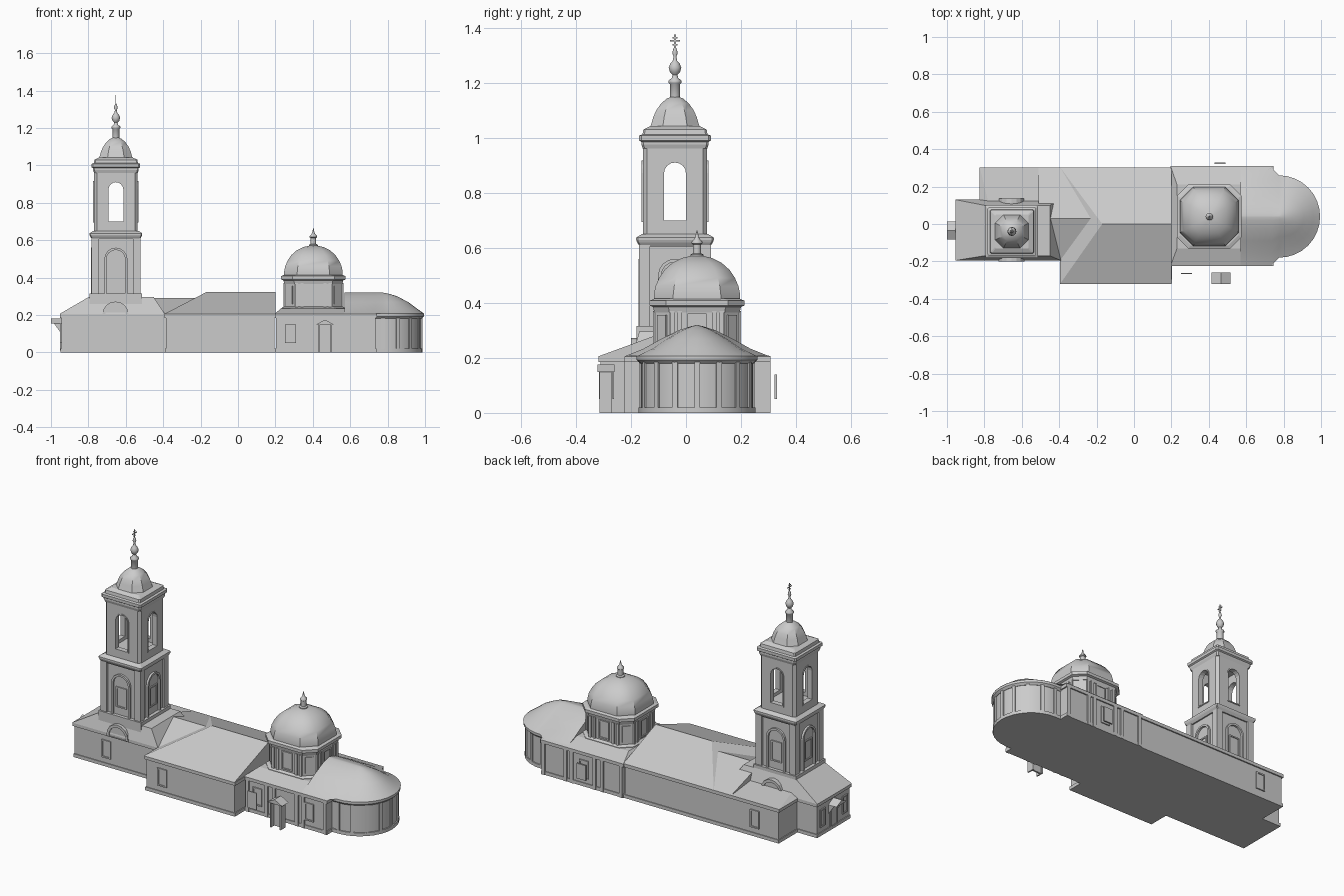
import bpy, math
from mathutils import Vector, Matrix

if "Cube" in bpy.data.objects:
    bpy.data.objects.remove(bpy.data.objects["Cube"])

stone = bpy.data.materials.new("grey_stone")
stone.diffuse_color = (0.6, 0.6, 0.6, 1)
stone.use_nodes = True
stone.node_tree.nodes["Principled BSDF"].inputs["Base Color"].default_value = stone.diffuse_color


def mesh(name, verts, faces, smooth=0):
    me = bpy.data.meshes.new(name)
    me.from_pydata([tuple(v) for v in verts], [], faces)
    me.materials.append(stone)
    ob = bpy.data.objects.new(name, me)
    bpy.context.collection.objects.link(ob)
    bpy.ops.object.select_all(action='DESELECT')
    ob.select_set(True)
    bpy.context.view_layer.objects.active = ob
    bpy.ops.object.mode_set(mode='EDIT')
    bpy.ops.mesh.select_all(action='SELECT')
    bpy.ops.mesh.normals_make_consistent(inside=False)
    bpy.ops.object.mode_set(mode='OBJECT')
    if smooth:
        bpy.ops.object.shade_smooth_by_angle(angle=math.radians(smooth))
    return ob


def loft(name, rings, smooth=0):
    """Skin a stack of rings with equal point counts and cap both ends."""
    n = len(rings[0])
    verts = [p for r in rings for p in r]
    faces = [(k*n + i, k*n + (i+1) % n, (k+1)*n + (i+1) % n, (k+1)*n + i)
             for k in range(len(rings)-1) for i in range(n)]
    faces += [tuple(range(n)), tuple(range(len(verts)-n, len(verts)))]
    return mesh(name, verts, faces, smooth)


def rect(x0, x1, y0, y1, z):
    return [(x0, y0, z), (x1, y0, z), (x1, y1, z), (x0, y1, z)]


def box(name, x0, x1, y0, y1, z0, z1):
    return loft(name, [rect(x0, x1, y0, y1, z0), rect(x0, x1, y0, y1, z1)])


def stack(name, cx, cy, prof, cut, smooth=0):
    """Chamfered square sections from a (half width, height) profile."""
    rings = []
    for h, z in prof:
        c = h * (1 - cut)
        rings.append([(cx+x, cy+y, z) for x, y in ((c, -h), (h, -c), (h, c), (c, h),
                                                   (-c, h), (-h, c), (-h, -c), (-c, -h))])
    return loft(name, rings, smooth)


def turned(name, cx, cy, prof, n=12):
    return loft(name, [[(cx + r*math.cos(2*math.pi*i/n), cy + r*math.sin(2*math.pi*i/n), z)
                        for i in range(n)] for r, z in prof], 50)


def arch(w, z0, z1, n=8):
    """Round-headed outline, half width w, as (u, z) points."""
    return [(-w, z0), (w, z0)] + [(w*math.cos(math.pi*i/n), z1 - w + w*math.sin(math.pi*i/n))
                                  for i in range(n+1)]


def prism(name, outline, cx, cy, turn, d0, d1):
    """Extrude a (u, z) outline outward from d0 to d1, turned about the centre."""
    m = Matrix.Translation((cx, cy, 0)) @ Matrix.Rotation(turn, 4, 'Z')
    return loft(name, [[m @ Vector((u, -d, z)) for u, z in outline] for d in (d0, d1)])


def band(name, outer, inner, cx, cy, turn, d0, d1):
    """Frame between two matching outlines."""
    m = Matrix.Translation((cx, cy, 0)) @ Matrix.Rotation(turn, 4, 'Z')
    n = len(outer)
    verts = [m @ Vector((u, -d, z)) for d, o in ((d0, outer), (d1, outer), (d1, inner), (d0, inner))
             for u, z in o]
    faces = [(k*n+i, k*n+(i+1) % n, (k+1) % 4*n+(i+1) % n, (k+1) % 4*n+i)
             for k in range(4) for i in range(n)]
    return mesh(name, verts, faces)


def panel(w, z0, z1):
    return [(-w, z0), (w, z0), (w, z1), (-w, z1)]


def hall(name, x0, x1, y0, y1):
    """Wall block with plinth and cornice."""
    box(name + "_walls", x0, x1, y0, y1, 0, 0.2)
    box(name + "_plinth", x0-.005, x1+.005, y0-.005, y1+.005, 0, 0.02)
    box(name + "_cornice", x0-.008, x1+.008, y0-.008, y1+.008, 0.185, 0.205)


def window(name, cx, y, turn, w=.03, z0=.05, z1=.155):
    band(name + "_frame", panel(w, z0, z1), panel(w-.008, z0+.008, z1-.008), cx, y, turn, -.005, .007)
    prism(name + "_pane", panel(w-.008, z0+.008, z1-.008), cx, y, turn, -.005, .002)


# Low halls
hall("west_hall", -.945, -.39, -.185, .12)
hall("annex", -.815, -.45, .1, .295)
hall("nave", -.5, .195, -.185, .295)
hall("nave_front", -.385, .195, -.31, 0)
hall("transept", .205, .735, -.215, .3)

# Hall roofs
loft("west_roof", [rect(-.955, -.39, -.195, .13, .205), rect(-.80, -.45, -.17, .10, .295)])
loft("annex_roof", [rect(-.825, -.45, .1, .303, .205), rect(-.78, -.45, .1, .12, .225)])
mesh("rear_nave_roof", [(-.51, -.195, .205), (.2, -.195, .205), (.2, .303, .205), (-.51, .303, .205),
                        (-.51, .03, .29), (.2, .03, .29)],
     [(0, 1, 5, 4), (2, 3, 4, 5), (0, 4, 3), (1, 2, 5), (0, 3, 2, 1)])
mesh("nave_roof", [(-.395, -.32, .205), (.2, -.32, .205), (.2, .303, .205), (-.395, .303, .205),
                   (-.17, 0, .322), (.2, 0, .322)],
     [(0, 1, 5, 4), (2, 3, 4, 5), (0, 4, 3), (1, 2, 5), (0, 3, 2, 1)])
loft("transept_roof", [rect(.195, .745, -.225, .31, .205), rect(.23, .6, -.13, .21, .235)])


# Apse walls and trim
def apse(off, z, x0=.6):
    r = .205 + off
    return [(x0, .04-r, z)] + [(.775 + r*math.cos(a), .04 + r*math.sin(a), z)
                               for a in (math.pi*(i/16 - .5) for i in range(17))] + [(x0, .04+r, z)]


loft("apse_walls", [apse(0, 0), apse(0, .2)], 35)
loft("apse_plinth", [apse(.007, 0), apse(.007, .02)], 35)
loft("apse_cornice", [apse(.002, .18), apse(.014, .192), apse(.014, .207)], 35)
for i in range(9):
    a = math.pi*(i/8 - .5)
    prism("apse_pilaster", panel(.01, 0, .19), .775, .04, a + math.pi/2, .19, .211)

# Apse roof: cushion shape, swept along the ridge and round the end
sections = [(0, 0), (.25, .026), (.5, .062), (.75, .094), (.92, .108), (.99, .112)]
rings = []
for t, rise in sections:
    k = 1 - t
    pts = [(.57, .04 - .26*k), (.735, .04 - .26*k)]
    for i in range(17):
        a = math.pi*(i/16 - .5)
        ca = math.cos(a)
        kk = 1 - t*t if ca > .3 else 1 - t
        pts.append((.775 + .22*k*ca + (kk-k)*.1*ca, .04 + .22*k*math.sin(a)))
    pts += [(.735, .04 + .26*k), (.57, .04 + .26*k)]
    rings.append([(x, y, .207 + rise) for x, y in pts])
loft("apse_roof", rings, 50)

# Octagonal drum and main dome
DX, DY = .403, .04
stack("drum_base", DX, DY, [(.17, .2), (.17, .238), (.158, .245)], .35)
stack("drum", DX, DY, [(.152, .2), (.152, .385)], .35)
stack("drum_cornice", DX, DY, [(.155, .365), (.16, .385), (.172, .39), (.172, .408), (.155, .415)], .35)
stack("main_dome", DX, DY, [(.157, .412), (.157, .43), (.151, .46), (.138, .49), (.118, .52),
                            (.09, .545), (.055, .563), (.015, .572)], .45, 40)
turned("dome_lantern", DX, DY, [(.024, .565), (.024, .575), (.015, .58), (.015, .612), (.02, .616),
                                (.02, .622), (.012, .63), (.006, .64), (.002, .662)])
for i in range(4):
    t = i*math.pi/2
    window("drum_window", DX + .152*math.sin(t), DY - .152*math.cos(t), t, .034, .255, .362)
    for u in (-.062, .062, -.09, .09):
        prism("drum_pilaster", [(u-.008, .23), (u+.008, .23), (u+.008, .37), (u-.008, .37)],
              DX, DY, t, .14, .16)
    prism("chamfer_window", panel(.022, .26, .355), DX, DY, t + math.pi/4, .16, .183)

# Bell tower, lower stage
TX, TY = -.653, -.04
box("tower_base", TX-.14, TX+.14, TY-.14, TY+.14, .15, .315)
box("tower_lower", TX-.12, TX+.12, TY-.12, TY+.12, .3, .63)
stack("tower_mid_cornice", TX, TY, [(.128, .605), (.138, .62), (.141, .628), (.141, .637), (.12, .65)], .04)
for sx in (-1, 1):
    for sy in (-1, 1):
        x, y = TX + sx*.111, TY + sy*.111
        box("tower_corner_pier", x-.02, x+.02, y-.02, y+.02, .3, .62)
for i in range(4):
    t = i*math.pi/2
    band("tower_arch_frame", arch(.062, .31, .56), arch(.05, .315, .548), TX, TY, t, .11, .132)
    window("tower_window", TX + .12*math.sin(t), TY - .12*math.cos(t), t, .035, .36, .48)

# Bell tower, open belfry
belfry = stack("belfry", TX, TY, [(.117, .64), (.117, .99)], .13)
cutters = [box("belfry_hollow", TX-.09, TX+.09, TY-.09, TY+.09, .68, .96)]
cutters += [prism("arch_cutter", arch(.04, .70, .91), TX, TY, t, -.3, .3) for t in (0, math.pi/2)]
bpy.ops.object.select_all(action='DESELECT')
bpy.context.view_layer.objects.active = belfry
for c in cutters:
    m = belfry.modifiers.new("opening", 'BOOLEAN')
    m.object, m.operation, m.solver = c, 'DIFFERENCE', 'EXACT'
    bpy.ops.object.modifier_apply(modifier=m.name)
    bpy.data.objects.remove(c)
for i in range(4):
    band("belfry_arch_frame", arch(.046, .694, .917), arch(.04, .70, .91), TX, TY, i*math.pi/2, .112, .121)
stack("belfry_cornice", TX, TY, [(.117, .96), (.122, .975), (.122, .985), (.13, .99), (.13, 1.008),
                                 (.118, 1.012), (.115, 1.03), (.09, 1.042)], .06)

# Tower dome, spire and cross
stack("tower_dome", TX, TY, [(.092, 1.035), (.086, 1.05), (.079, 1.075), (.068, 1.1), (.05, 1.125),
                             (.03, 1.142), (.012, 1.15)], .5, 30)
turned("tower_spire", TX, TY, [(.019, 1.135), (.019, 1.195), (.024, 1.2), (.024, 1.207), (.012, 1.217),
                               (.009, 1.228), (.018, 1.238), (.023, 1.254), (.017, 1.27), (.008, 1.28),
                               (.005, 1.295), (.01, 1.308), (.007, 1.32), (.003, 1.33)])
box("cross_upright", TX-.002, TX+.002, TY-.003, TY+.003, 1.32, 1.375)
for z, w in ((1.338, .009), (1.352, .019), (1.364, .009)):
    box("cross_bar", TX-.002, TX+.002, TY-w, TY+w, z-.0025, z+.0025)

# Round gables on the west roof
for y, t in ((-.19, 0), (.125, math.pi)):
    prism("round_gable", arch(.056, .19, .256), -.655, y, t, -.06, .003)
    band("round_gable_frame", arch(.07, .19, .272), arch(.055, .192, .256), -.655, y, t, -.06, .01)

# Hall windows and doors
for x, y, t in ((-.735, -.185, 0), (-.28, -.31, 0), (.28, -.215, 0), (.62, -.215, 0),
                (.46, .3, math.pi), (-.66, .295, math.pi)):
    window("hall_window", x, y, t)
for y in (-.14, .07):
    window("west_window", -.945, y, -math.pi/2, .024)
window("west_door", -.945, -.035, -math.pi/2, .035, .01, .145)
box("front_panel", .25, .31, -.268, -.262, .05, .15)
box("rear_panel", .43, .49, .322, .33, .05, .14)

# Transept pilasters on both long walls
for x in (.215, .34, .39, .54, .58, .725):
    for y in (-.215, .3):
        box("transept_pilaster", x-.011, x+.011, y-.008, y+.008, 0, .19)

# West canopy and front porch
mesh("west_canopy", [(-1, -.083, .155), (-.94, -.083, .155), (-.94, .013, .155), (-1, .013, .155),
                     (-1, -.035, .18), (-.94, -.035, .18)],
     [(0, 1, 5, 4), (2, 3, 4, 5), (0, 4, 3), (1, 2, 5), (0, 3, 2, 1)])
for y in (-.075, .005):
    mesh("canopy_bracket", [(-.985, y, .156), (-.944, y, .156), (-.944, y, .1),
                            (-.985, y+.006, .156), (-.944, y+.006, .156), (-.944, y+.006, .1)],
         [(0, 1, 2), (3, 5, 4), (0, 3, 4, 1), (1, 4, 5, 2), (2, 5, 3, 0)])
box("porch_door", .432, .498, -.285, -.275, 0, .15)
for x in (.43, .494):
    box("porch_post", x, x+.008, -.315, -.27, 0, .15)
mesh("porch_roof", [(.415, -.322, .148), (.515, -.322, .148), (.515, -.26, .148), (.415, -.26, .148),
                    (.465, -.322, .175), (.465, -.26, .175)],
     [(0, 1, 4), (2, 3, 5), (1, 2, 5, 4), (3, 0, 4, 5), (0, 3, 2, 1)])
